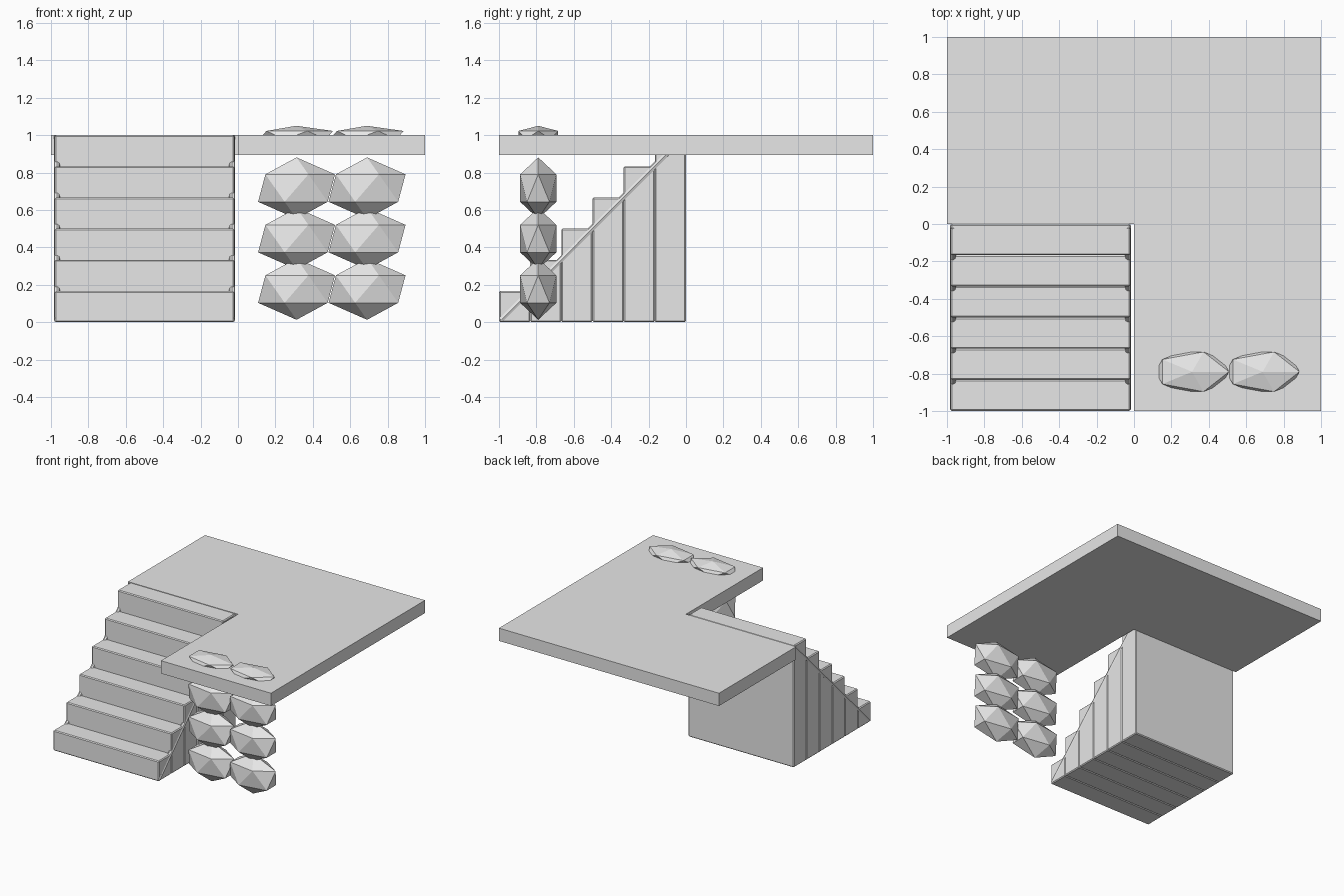
import bpy, bmesh
from mathutils import Vector, Matrix

cube = bpy.data.objects.get("Cube")
if cube:
    bpy.data.objects.remove(cube, do_unlink=True)

grey = bpy.data.materials.new("plain grey")
grey.use_nodes = True
grey.diffuse_color = (0.8, 0.8, 0.8, 1)
grey.node_tree.nodes["Principled BSDF"].inputs["Base Color"].default_value = (0.8, 0.8, 0.8, 1)


def finish(name, bm):
    bmesh.ops.recalc_face_normals(bm, faces=bm.faces)
    mesh = bpy.data.meshes.new(name)
    bm.to_mesh(mesh)
    bm.free()
    mesh.materials.append(grey)
    obj = bpy.data.objects.new(name, mesh)
    bpy.context.scene.collection.objects.link(obj)
    return obj


def box(name, low, high, bevel=0):
    low, high = Vector(low), Vector(high)
    bm = bmesh.new()
    bmesh.ops.create_cube(bm, size=1, matrix=Matrix.Translation((low + high) / 2)
                          @ Matrix.Diagonal((*(high - low), 1)))
    obj = finish(name, bm)
    if bevel:
        mod = obj.modifiers.new("edge bevel", 'BEVEL')
        mod.width = bevel
        mod.segments = 1
    return obj


def stone(name, centre, radii):
    bm = bmesh.new()
    bmesh.ops.create_icosphere(bm, subdivisions=1, radius=1,
                               matrix=Matrix.Translation(centre) @ Matrix.Diagonal((*radii, 1)))
    return finish(name, bm)


def rod(name, start, end, radius):
    start, end = Vector(start), Vector(end)
    bm = bmesh.new()
    turn = (end - start).to_track_quat('Z', 'Y').to_matrix().to_4x4()
    bmesh.ops.create_cone(bm, cap_ends=True, segments=8, radius1=radius, radius2=radius,
                          depth=(end - start).length,
                          matrix=Matrix.Translation((start + end) / 2) @ turn)
    return finish(name, bm)


# L-shaped platform, extruded from its outline
bm = bmesh.new()
outline = [(0, -1), (1, -1), (1, 1), (-1, 1), (-1, 0), (0, 0)]
face = bm.faces.new([bm.verts.new((x, y, 0.895)) for x, y in outline])
top = bmesh.ops.extrude_face_region(bm, geom=[face])["geom"]
bmesh.ops.translate(bm, vec=(0, 0, 0.105),
                    verts=[v for v in top if isinstance(v, bmesh.types.BMVert)])
finish("platform", bm)

# Staircase of full-height bevelled blocks
steps = 6
for i in range(steps):
    box(f"step_{i + 1}", (-0.98, -1 + i / steps, 0),
        (-0.02, -1 + (i + 1) / steps, (i + 1) / steps), bevel=0.007)

# Sloping rods along both sides of the stairs
for side, x in (("right", -0.968), ("left", -0.032)):
    rod(f"stair_rod_{side}", (x, -0.987, 0.013), (x, -0.012, 0.99), 0.017)

# Two columns of faceted stones, with flat ones on the platform
for column, x in enumerate((0.313, 0.69)):
    for row in range(3):
        stone(f"stone_{column + 1}_{row + 1}", (x, -0.79, 0.177 + 0.27 * row), (0.23, 0.114, 0.164))
    stone(f"flat_stone_{column + 1}", (x - 0.002, -0.79, 1.0), (0.22, 0.125, 0.05))
